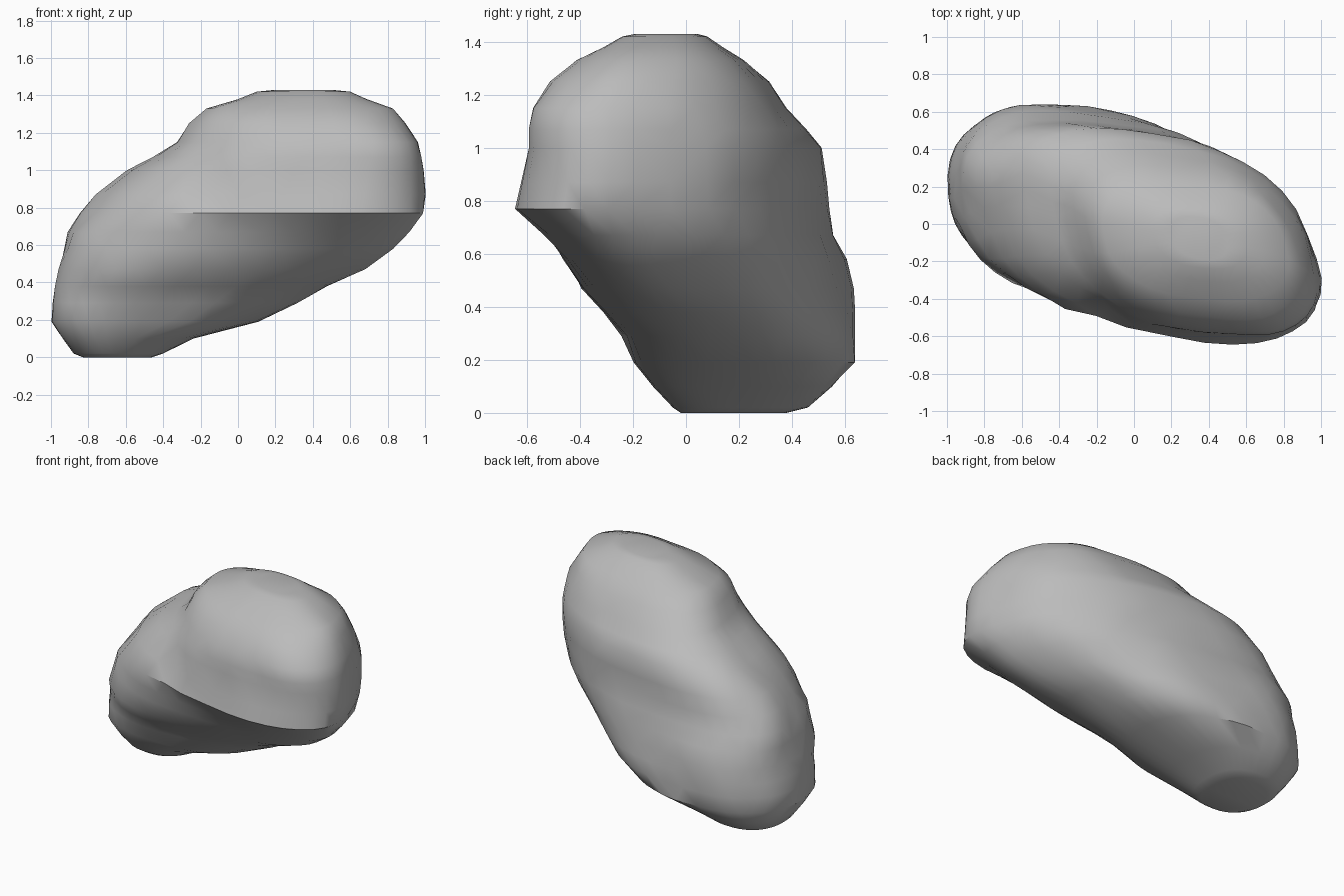
import bpy
import bmesh
import math
from mathutils import Vector, noise

cube = bpy.data.objects.get("Cube")
if cube:
    bpy.data.objects.remove(cube, do_unlink=True)

SIDES = 36

# Horizontal layers: height, x low, x high, y low, y high, skew, back taper
LAYERS = [
    (0, -.83, -.46, -.02, .38, 0, 0),
    (.02, -.88, -.4, -.05, .46, 0, 0),
    (.1, -.94, -.24, -.13, .55, 0, 0),
    (.19, -1, .11, -.2, .63, .05, .05),
    (.29, -.99, .32, -.24, .64, .05, .1),
    (.38, -.97, .48, -.31, .64, 0, .15),
    (.47, -.95, .68, -.39, .63, 0, .24),
    (.58, -.93, .83, -.46, .61, -.17, .17),
    (.67, -.91, .92, -.53, .56, -.3, .07),
    (.77, -.84, .99, -.64, .54, -.44, 0),
    (.87, -.76, 1, -.62, .53, -.45, 0),
    (1, -.6, .99, -.6, .51, -.45, 0),
    (1.07, -.46, .98, -.6, .45, -.42, 0),
    (1.15, -.33, .96, -.58, .38, -.4, 0),
    (1.25, -.26, .89, -.51, .31, -.35, 0),
    (1.33, -.17, .83, -.41, .22, -.3, 0),
    (1.38, .0, .69, -.31, .14, -.3, 0),
    (1.42, .1, .6, -.24, .08, -.3, 0),
    (1.43, .2, .5, -.19, .04, -.3, 0),
]


def soft_power(value, power):
    return math.copysign(abs(value) ** power, value)


def layer_ring(layer):
    """Skewed, slightly squared oval, tapered at the back left."""
    z, x_low, x_high, y_low, y_high, skew, taper = layer
    points = []
    for i in range(SIDES):
        angle = math.tau * (i + .5) / SIDES
        turn = skew - taper * (1 + math.cos(angle - math.pi / 3))
        x = soft_power(math.cos(angle), .83)
        y = soft_power(math.sin(angle + turn), .83)
        points.append(Vector(((x_low + x_high + x * (x_high - x_low)) / 2,
                              (y_low + y_high + y * (y_high - y_low)) / 2, z)))
    return points


def weather(point, centre):
    """Carve the groove beside the crown and add shallow dents."""
    outward = point - centre
    outward.z = 0
    outward.normalize()
    # Groove running down the front right flank
    side = point.x + .38 + (point.y + .1) * .5
    flank = max(0, 1 - abs(point.z - .85) / .3) if point.y < .2 else 0
    groove = .06 * flank * math.exp(-(side / .11) ** 2)
    dents = .016 * noise.noise(point * 4.5)
    fade = min(1, point.z * 5, (1.43 - point.z) * 6)
    return point + outward * (dents * fade - groove)


def build_rock(material):
    bm = bmesh.new()
    rings = []
    for layer in LAYERS:
        points = layer_ring(layer)
        centre = sum(points, Vector()) / SIDES
        rings.append([bm.verts.new(weather(p, centre)) for p in points])
    for low, high in zip(rings, rings[1:]):
        for i in range(SIDES):
            j = (i + 1) % SIDES
            bm.faces.new((low[i], low[j], high[j], high[i]))
    bm.faces.new(reversed(rings[0]))
    bm.faces.new(rings[-1])
    bmesh.ops.triangulate(bm, faces=bm.faces[:])
    bmesh.ops.recalc_face_normals(bm, faces=bm.faces[:])
    mesh = bpy.data.meshes.new("boulder")
    bm.to_mesh(mesh)
    bm.free()
    mesh.materials.append(material)
    rock = bpy.data.objects.new("boulder", mesh)
    bpy.context.collection.objects.link(rock)
    return rock


# Plain stone colour
stone = bpy.data.materials.new("grey stone")
stone.use_nodes = True
grey = (.5, .5, .5, 1)
stone.diffuse_color = grey
shader = stone.node_tree.nodes["Principled BSDF"]
shader.inputs["Base Color"].default_value = grey
shader.inputs["Roughness"].default_value = .9

boulder = build_rock(stone)
bpy.ops.object.select_all(action="DESELECT")
boulder.select_set(True)
bpy.context.view_layer.objects.active = boulder
bpy.ops.object.shade_smooth_by_angle(angle=math.radians(35))
